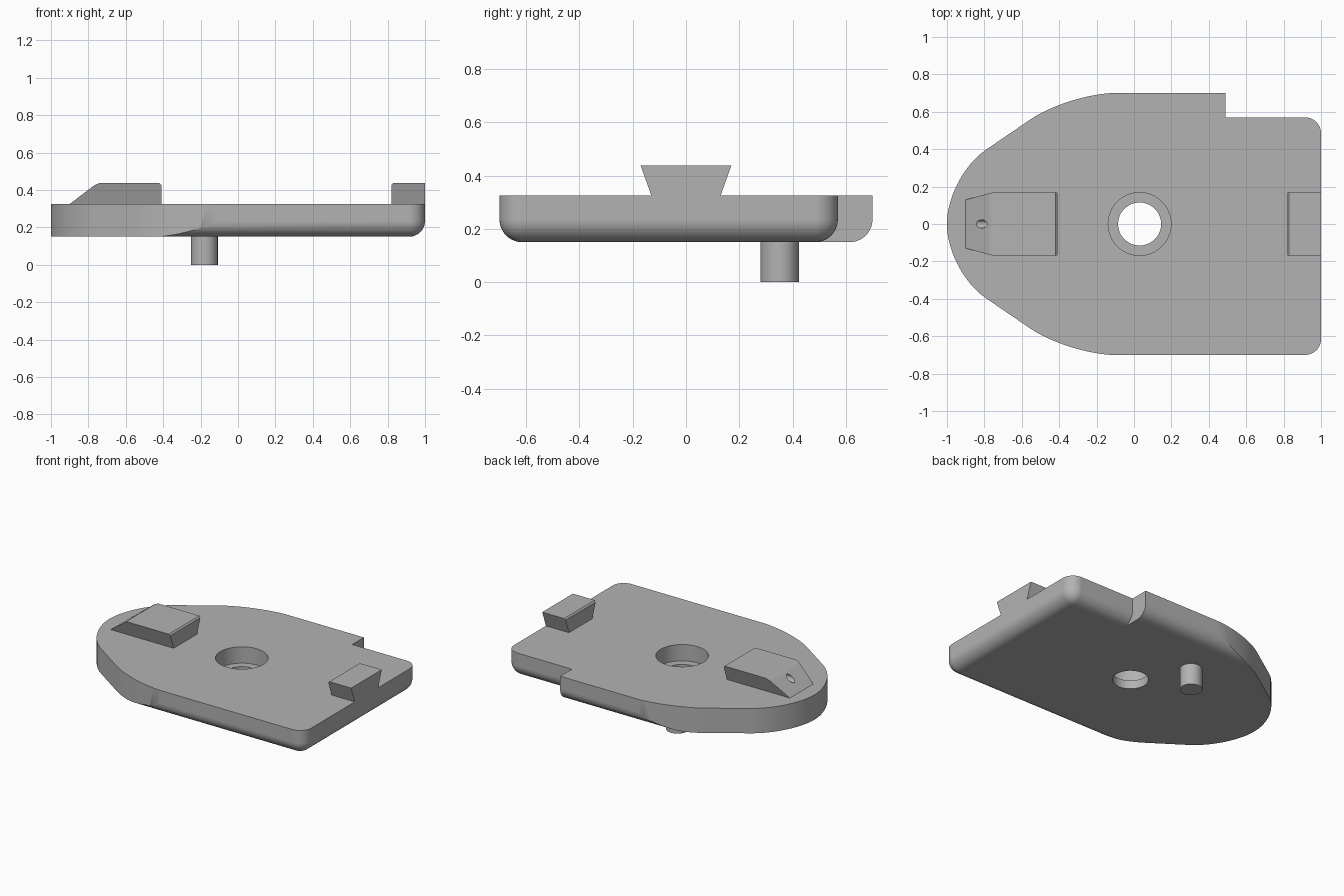
import bpy, bmesh, math
from mathutils import Vector, Matrix

if "Cube" in bpy.data.objects:
    bpy.data.objects.remove(bpy.data.objects["Cube"])

BOTTOM, TOP, PEAK = 0.15, 0.325, 0.437
HALF_WIDTH, NOTCH_Y, NOTCH_X = 0.70, 0.57, 0.49
ROUND = 0.085

grey = bpy.data.materials.new("plain grey")
grey.use_nodes = True
colour = (0.45, 0.45, 0.45, 1)
grey.diffuse_color = colour
grey.node_tree.nodes["Principled BSDF"].inputs["Base Color"].default_value = colour


def finish(name, bm):
    bmesh.ops.recalc_face_normals(bm, faces=bm.faces)
    mesh = bpy.data.meshes.new(name)
    bm.to_mesh(mesh)
    bm.free()
    mesh.materials.append(grey)
    obj = bpy.data.objects.new(name, mesh)
    bpy.context.collection.objects.link(obj)
    return obj


def activate(obj):
    bpy.ops.object.select_all(action="DESELECT")
    obj.select_set(True)
    bpy.context.view_layer.objects.active = obj


def combine(obj, tool, operation):
    activate(obj)
    mod = obj.modifiers.new("cut", "BOOLEAN")
    mod.operation, mod.solver, mod.object = operation, "EXACT", tool
    bpy.ops.object.modifier_apply(modifier=mod.name)
    bpy.data.objects.remove(tool)


def smooth(obj):
    activate(obj)
    bpy.ops.object.shade_smooth_by_angle(angle=math.radians(30))
    mod = obj.modifiers.new("even shading", "WEIGHTED_NORMAL")
    mod.keep_sharp = True


def prism(points, z0, z1):
    bm = bmesh.new()
    face = bm.faces.new([bm.verts.new((x, y, z0)) for x, y in points])
    top = bmesh.ops.extrude_face_region(bm, geom=[face])["geom"]
    verts = [v for v in top if isinstance(v, bmesh.types.BMVert)]
    bmesh.ops.translate(bm, verts=verts, vec=(0, 0, z1 - z0))
    bmesh.ops.recalc_face_normals(bm, faces=bm.faces)
    return bm


def bevel(bm, rule, radius, segments):
    """Round the edges whose midpoint and direction satisfy the rule."""
    chosen = []
    for e in bm.edges:
        a, b = (v.co for v in e.verts)
        if rule((a + b) / 2, (b - a).normalized()):
            chosen.append(e)
    bmesh.ops.bevel(bm, geom=chosen, offset=radius, offset_type="OFFSET",
                    segments=segments, profile=0.5, affect="EDGES")


def cylinder(name, centre, radius, depth, axis="Z", segments=64):
    bm = bmesh.new()
    turn = Matrix.Rotation(math.pi / 2, 4, "Y") if axis == "X" else Matrix()
    bmesh.ops.create_cone(bm, cap_ends=True, segments=segments, radius1=radius,
                          radius2=radius, depth=depth,
                          matrix=Matrix.Translation(centre) @ turn)
    return finish(name, bm)


def rectangle(x0, x1, y0, y1):
    return [(x0, y0), (x1, y0), (x1, y1), (x0, y1)]


# Wide body, rounded along its two long lower edges
bm = prism(rectangle(-1.2, NOTCH_X, -HALF_WIDTH, HALF_WIDTH), BOTTOM, TOP)
bevel(bm, lambda m, d: abs(d.x) > 0.9 and m.z < BOTTOM + 0.01, ROUND, 10)
plate = finish("base_plate", bm)

# Narrower end with ball corners, forming the notch
bm = prism(rectangle(0.2, 1, -HALF_WIDTH, NOTCH_Y), BOTTOM, TOP)
bevel(bm, lambda m, d: (m.z < BOTTOM + 0.01 and m.x > 0.3)
      or (abs(d.z) > 0.9 and m.x > 0.9), ROUND, 10)
combine(plate, finish("plate_end", bm), "UNION")

# Tapered nose outline, cut straight down through the plate
edge = HALF_WIDTH + 0.0005
half = [(1.2, edge), (-0.346, edge), (-1, 0.255)]
outline = half + [(x, -y) for x, y in reversed(half)]
bm = prism(outline, BOTTOM - 0.1, TOP + 0.1)
bevel(bm, lambda m, d: abs(d.z) > 0.9 and m.x < 0, 0.25, 12)
combine(plate, finish("nose_outline", bm), "INTERSECT")

# Counterbored through hole
combine(plate, cylinder("bore", (0.03, 0, 0.25), 0.115, 0.6), "DIFFERENCE")
combine(plate, cylinder("counterbore", (0.03, 0, 0.31), 0.168, 0.2), "DIFFERENCE")
smooth(plate)


def dovetail(name, profile):
    """Side profile in x and z, flaring outward with height."""
    bm = bmesh.new()
    sides = []
    for s in (-1, 1):
        sides.append([bm.verts.new((x, s * (0.13 + 0.04 * (z - TOP) / (PEAK - TOP)), z))
                      for x, z in profile])
        bm.faces.new(sides[-1])
    n = len(profile)
    for i in range(n):
        j = (i + 1) % n
        bm.faces.new((sides[0][i], sides[0][j], sides[1][j], sides[1][i]))
    return finish(name, bm)


# Ramped dovetail block with a small blind hole in its slope
ramp = dovetail("ramped_dovetail", [
    (-0.90, TOP), (-0.78, 0.416), (-0.763, 0.428), (-0.74, PEAK),
    (-0.42, PEAK), (-0.41, PEAK - 0.01), (-0.41, TOP)])
combine(ramp, cylinder("pin_hole", (-0.80, 0, 0.39), 0.022, 0.2, "X", 32), "DIFFERENCE")
smooth(ramp)

# Short dovetail block at the opposite end
smooth(dovetail("end_dovetail", [
    (0.82, TOP), (0.82, PEAK - 0.01), (0.83, PEAK), (1, PEAK), (1, TOP)]))

# Locating pin under the plate
smooth(cylinder("locating_pin", (-0.18, 0.352, BOTTOM / 2), 0.072, BOTTOM, segments=48))
